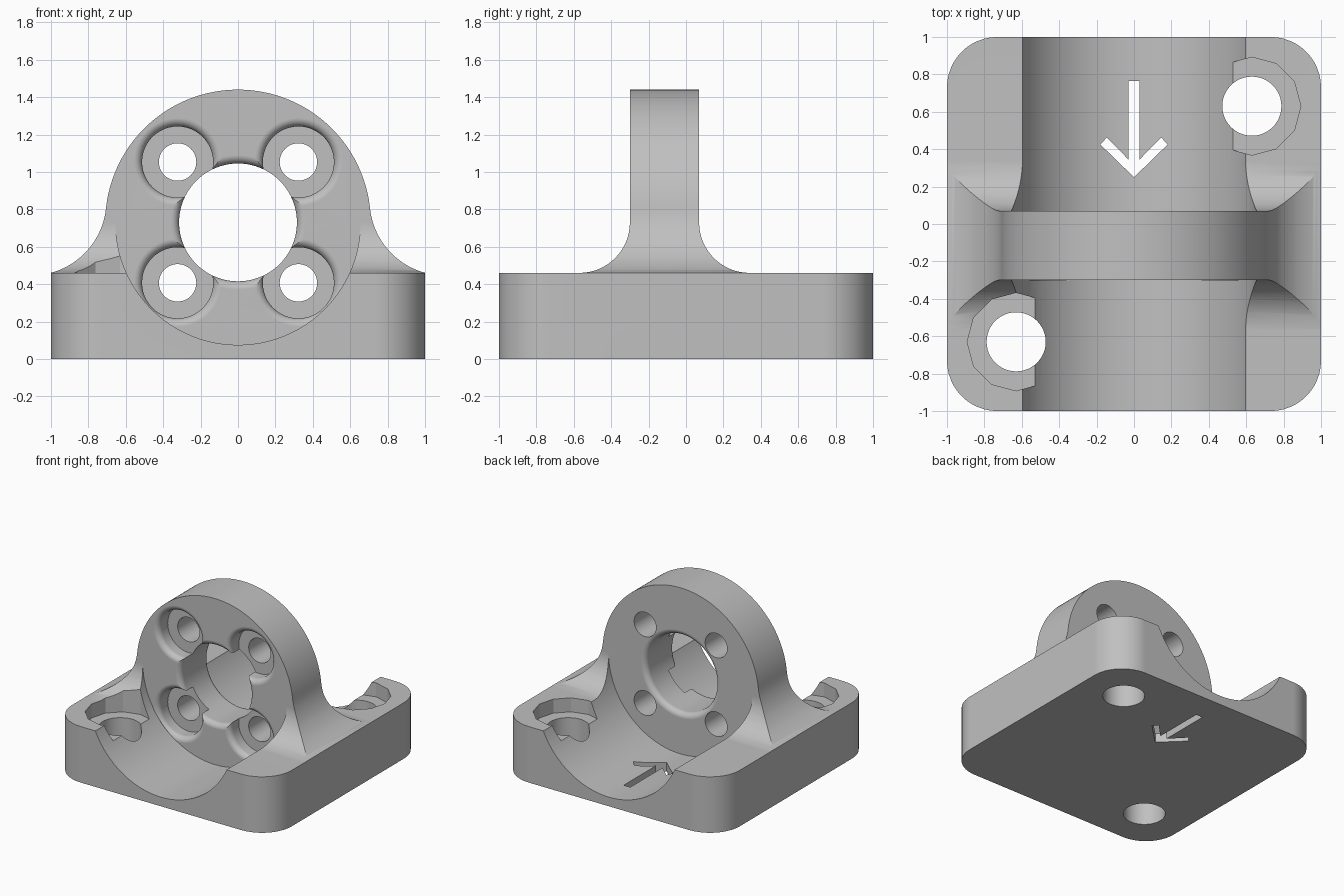
import bpy
import bmesh
from math import sin, cos, pi, sqrt, atan2

if "Cube" in bpy.data.objects:
    bpy.data.objects.remove(bpy.data.objects["Cube"], do_unlink=True)

# Main dimensions
BASE_TOP = 0.46
AXIS_Z = 0.73
WALL_FRONT, WALL_BACK = -0.30, 0.07
RING_R, TROUGH_R, BORE_R = 0.71, 0.655, 0.315
ROUND = 0.045

metal = bpy.data.materials.new("plain grey")
metal.use_nodes = True
GREY = (0.53, 0.53, 0.53, 1)
metal.diffuse_color = GREY
metal.node_tree.nodes["Principled BSDF"].inputs["Base Color"].default_value = GREY


def loft(name, rings):
    """Closed solid through rings that share one vertex count."""
    bm = bmesh.new()
    loops = [[bm.verts.new(p) for p in ring] for ring in rings]
    n = len(loops[0])
    for a, b in zip(loops, loops[1:]):
        for i in range(n):
            j = (i + 1) % n
            bm.faces.new((a[i], a[j], b[j], b[i]))
    bm.faces.new(loops[0])
    bm.faces.new(loops[-1])
    bmesh.ops.recalc_face_normals(bm, faces=bm.faces)
    mesh = bpy.data.meshes.new(name)
    bm.to_mesh(mesh)
    bm.free()
    mesh.materials.append(metal)
    obj = bpy.data.objects.new(name, mesh)
    bpy.context.collection.objects.link(obj)
    return obj


def prism(name, outline, axis, lo, hi):
    """Extrude a 2D outline along x, y or z."""
    place = {"x": lambda u, v, w: (w, u, v),
             "y": lambda u, v, w: (u, w, v),
             "z": lambda u, v, w: (u, v, w)}[axis]
    return loft(name, [[place(u, v, w) for u, v in outline] for w in (lo, hi)])


def lathe_y(name, cx, cz, profile, n=64):
    """Revolve (y, radius) pairs about an axis along y."""
    return loft(name, [[(cx + r * cos(2 * pi * i / n), y, cz + r * sin(2 * pi * i / n))
                        for i in range(n)] for y, r in profile])


def arc(cx, cy, r, a, b, n=16):
    return [(cx + r * cos(a + (b - a) * i / n), cy + r * sin(a + (b - a) * i / n))
            for i in range(n + 1)]


def combine(obj, tool, operation):
    mod = obj.modifiers.new(operation, "BOOLEAN")
    mod.operation, mod.solver, mod.object = operation, "EXACT", tool
    bpy.context.view_layer.objects.active = obj
    bpy.ops.object.modifier_apply(modifier=mod.name)
    bpy.data.objects.remove(tool, do_unlink=True)


def mirrored(half):
    """Close a right-hand outline with its left-hand mirror image."""
    return half + [(-u, v) for u, v in reversed(half) if abs(u) > 1e-5]


# Side profile: base, two fillets and the upright wall
f = BASE_TOP + 0.27
side = [(-1.1, 0), (1.1, 0), (1.1, BASE_TOP)]
side += arc(WALL_BACK + 0.27, f, 0.27, -pi / 2, -pi)
side += [(WALL_BACK, 1.6), (WALL_FRONT, 1.6)]
side += arc(WALL_FRONT - 0.27, f, 0.27, 0, -pi / 2)
side += [(-1.1, BASE_TOP)]
body = prism("bearing_bracket", side, "x", -1.1, 1.1)

# Front profile: round top flowing into concave shoulders
R = 0.4
sz = 0.847
sx = sqrt((RING_R + R) ** 2 - (sz - AXIS_Z) ** 2)
tilt = atan2(sz - AXIS_Z, sx)
end = -pi + atan2(sqrt(R * R - (sx - 1) ** 2), sx - 1)
front = [(1.2, -0.2), (1.2, 0.5)]
front += arc(sx, sz, R, end, tilt - pi, 20)
front += arc(0, AXIS_Z, RING_R, tilt, pi / 2, 40)[1:]
combine(body, prism("front_profile", mirrored(front), "y", -1.2, 1.2), "INTERSECT")

# Plan outline with rounded corners
c = 0.27
plan = []
for k, (mx, my) in enumerate([(1, 1), (-1, 1), (-1, -1), (1, -1)]):
    plan += arc(mx * (1 - c), my * (1 - c), c, k * pi / 2, (k + 1) * pi / 2, 12)
combine(body, prism("plan_outline", plan, "z", -0.1, 1.8), "INTERSECT")

# Round trough in front of and behind the wall
for lo, hi in [(-1.2, WALL_FRONT), (WALL_BACK, 1.2)]:
    trough = lathe_y("trough", 0, AXIS_Z, [(lo, TROUGH_R), (hi, TROUGH_R)], 96)
    combine(body, trough, "DIFFERENCE")


def mouth(r):
    """Rounded front rim opening towards the viewer."""
    steps = [pi / 2 * (1 - i / 6) for i in range(7)]
    rim = [(WALL_FRONT + ROUND * (1 - sin(t)), r + ROUND * (1 - cos(t))) for t in steps]
    return [(WALL_FRONT - 0.002, r + ROUND)] + rim


# Central bore, rounded at both rims
rim = mouth(BORE_R)
back_rim = [(WALL_FRONT + WALL_BACK - y, r) for y, r in reversed(rim)]
combine(body, lathe_y("bore", 0, AXIS_Z, rim + back_rim, 80), "DIFFERENCE")

# Four counterbored screw holes
for mx in (-1, 1):
    for mz in (-1, 1):
        steps = mouth(0.19) + [(-0.18, 0.19), (-0.18, 0.1), (0.2, 0.1)]
        hole = lathe_y("screw_hole", mx * 0.323, AXIS_Z + mz * 0.323, steps, 48)
        combine(body, hole, "DIFFERENCE")

# Two mounting holes with faceted pockets in opposite corners
for m in (-1, 1):
    pocket = arc(m * 0.63, m * 0.63, 0.262, 0, 2 * pi, 12)[:-1]
    combine(body, prism("pocket", pocket, "z", 0.345, 1.2), "DIFFERENCE")
    shaft = arc(m * 0.63, m * 0.63, 0.158, 0, 2 * pi, 48)[:-1]
    combine(body, prism("mount_hole", shaft, "z", -0.1, 0.9), "DIFFERENCE")

# Direction arrow cut through the trough floor
arrow = [(0, 0.25), (0.18, 0.425), (0.145, 0.463), (0.03, 0.345), (0.03, 0.765)]
combine(body, prism("arrow", mirrored(arrow), "z", -0.1, 0.4), "DIFFERENCE")

# Smooth curved faces, keep edges crisp
bpy.ops.object.select_all(action="DESELECT")
body.select_set(True)
bpy.context.view_layer.objects.active = body
bpy.ops.object.shade_smooth_by_angle(angle=pi / 7)
normals = body.modifiers.new("even_normals", "WEIGHTED_NORMAL")
normals.keep_sharp = True
